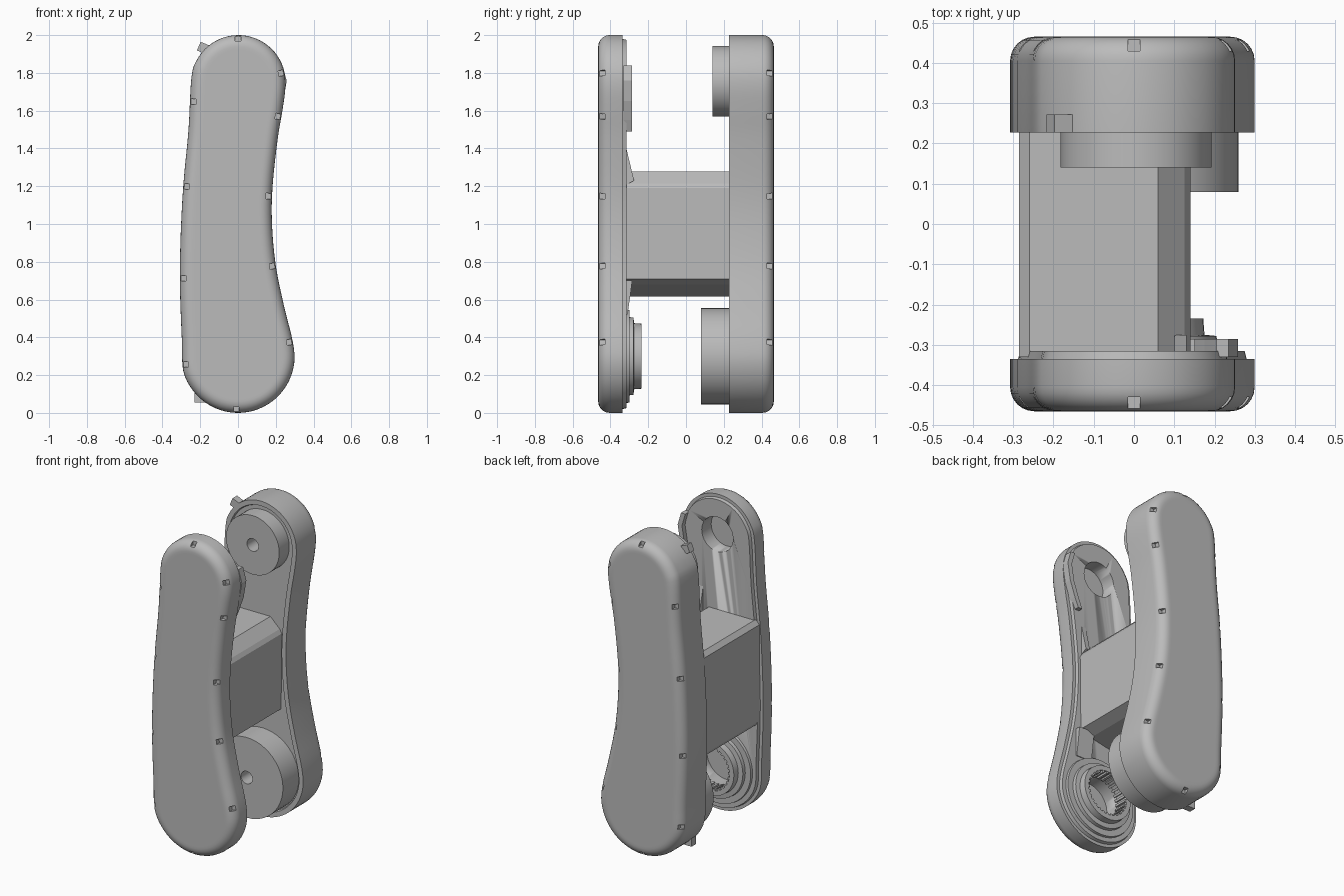
import bpy, bmesh, math
from mathutils import Vector, Matrix

if "Cube" in bpy.data.objects:
    bpy.data.objects.remove(bpy.data.objects["Cube"], do_unlink=True)

grey = bpy.data.materials.new("neutral_grey")
grey.use_nodes = True
grey.diffuse_color = (0.5, 0.5, 0.5, 1)
grey.node_tree.nodes["Principled BSDF"].inputs["Base Color"].default_value = (0.5, 0.5, 0.5, 1)


def finish(name, bm, smooth=True):
    bmesh.ops.recalc_face_normals(bm, faces=bm.faces)
    mesh = bpy.data.meshes.new(name)
    bm.to_mesh(mesh)
    bm.free()
    mesh.materials.append(grey)
    ob = bpy.data.objects.new(name, mesh)
    bpy.context.collection.objects.link(ob)
    if smooth:
        bpy.ops.object.select_all(action='DESELECT')
        ob.select_set(True)
        bpy.context.view_layer.objects.active = ob
        bpy.ops.object.shade_smooth_by_angle(angle=math.radians(30))
    return ob


def arc(cx, cz, r, start, end, n):
    angles = [math.radians(start + (end - start) * i / n) for i in range(n + 1)]
    return [Vector((cx + r * math.cos(a), cz + r * math.sin(a))) for a in angles]


def smooth_loop(pts, sub=4):
    out = []
    for i in range(len(pts)):
        a, b, c, d = (pts[(i + k) % len(pts)] for k in (-1, 0, 1, 2))
        for s in range(sub):
            t = s / sub
            out.append(0.5 * (2 * b + (c - a) * t + (2 * a - 5 * b + 4 * c - d) * t * t
                              + (3 * b - a - 3 * c + d) * t ** 3))
    return out


def outward(pts, i):
    t = pts[(i + 1) % len(pts)] - pts[i - 1]
    return Vector((t.y, -t.x)).normalized()


# Curved outline shared by both side plates (x, z), counterclockwise
left_side = [(-.262, 1.5), (-.29, 1.2), (-.305, .9), (-.307, .65), (-.297, .38)]
right_side = [(.245, .56), (.2, .78), (.18, 1.0), (.183, 1.2), (.21, 1.45), (.235, 1.6)]
outline = smooth_loop(arc(.002, 1.75, .25, -5, 175, 8) + [Vector(p) for p in left_side]
                      + arc(0, .3, .3, 195, 375, 8) + [Vector(p) for p in right_side])
normals = [outward(outline, i) for i in range(len(outline))]


def plate(name, steps):
    """Stack inset copies of the outline; steps are (inset, y)."""
    bm = bmesh.new()
    rings = []
    for inset, y in steps:
        pts = [p - n * inset for p, n in zip(outline, normals)]
        rings.append([bm.verts.new((p.x, y, p.y)) for p in pts])
    for a, b in zip(rings, rings[1:]):
        for i in range(len(a)):
            bm.faces.new((a[i - 1], a[i], b[i], b[i - 1]))
    bm.faces.new(rings[0])
    bm.faces.new(rings[-1])
    return finish(name, bm)


def rounded(side, r=.06, face=.465):
    angles = [math.radians(15 * i) for i in range(7)]
    steps = [(r - r * math.cos(a), side * (face - r + r * math.sin(a))) for a in angles]
    return steps + [(r + .015, side * face)]


def lathe(name, profile, cx, cz, closed=False, seg=48):
    """Revolve (radius, y) points around an axis along y."""
    bm = bmesh.new()
    vs = [bm.verts.new((r, y, 0)) for r, y in profile]
    for a, b in zip(vs, vs[1:] + vs[:1] if closed else vs[1:]):
        bm.edges.new((a, b))
    bmesh.ops.spin(bm, geom=bm.verts[:] + bm.edges[:], cent=(0, 0, 0), axis=(0, 1, 0),
                   angle=math.tau, steps=seg, use_duplicate=False)
    bmesh.ops.remove_doubles(bm, verts=bm.verts, dist=1e-4)
    bmesh.ops.translate(bm, verts=bm.verts, vec=(cx, 0, cz))
    return finish(name, bm)


def add_box(bm, loc, size, turn=0):
    m = Matrix.Translation(loc) @ Matrix.Rotation(turn, 4, 'Y') @ Matrix.Diagonal((*size, 1))
    bmesh.ops.create_cube(bm, size=1, matrix=m)


def prism(name, pts, axis, lo, hi):
    """Extrude a polygon: (x, z) along y, or (y, z) along x."""
    def place(p, d):
        return (p[0], d, p[1]) if axis == 'y' else (d, p[0], p[1])
    bm = bmesh.new()
    a = [bm.verts.new(place(p, lo)) for p in pts]
    b = [bm.verts.new(place(p, hi)) for p in pts]
    bm.faces.new(a)
    bm.faces.new(b)
    for i in range(len(pts)):
        bm.faces.new((a[i - 1], a[i], b[i], b[i - 1]))
    return finish(name, bm, False)


def cut(target, cutter):
    mod = target.modifiers.new("cut", 'BOOLEAN')
    mod.operation = 'DIFFERENCE'
    mod.solver = 'EXACT'
    mod.object = cutter
    cutter.hide_render = True
    cutter.hide_viewport = True


# Side plates, rounded on the outer face and stepped on the inner face
back_plate = plate("back_plate", [(.035, .24), (.03, .227)] + [(0, .227)] + rounded(1))
front_plate = plate("front_plate", [(.025, -.315), (.02, -.335)] + [(0, -.335)] + rounded(-1))

# Small notches around both outer rims
bm = bmesh.new()
for x, z in [(0, 2), (.24, 1.81), (.21, 1.57), (.165, 1.16), (.19, .77), (.27, .37), (0, 0),
             (-.27, .25), (-.295, .73), (-.28, 1.19), (-.245, 1.66)]:
    i = min(range(len(outline)), key=lambda k: (outline[k] - Vector((x, z))).length)
    p, n = outline[i] - normals[i] * .012, normals[i]
    for y in (-.452, .452):
        add_box(bm, (p.x, y, p.y), (.04, .045, .03), -math.atan2(n.y, n.x))
notches = finish("rim_notch_cutter", bm, False)
cut(back_plate, notches)
cut(front_plate, notches)

# Sockets in the inner face of the front plate
for label, z, r in (("upper", 1.755, .11), ("lower", .3, .14)):
    socket = lathe(label + "_socket_cutter", [(0, -.41), (r, -.41), (r, -.25), (0, -.25)], 0, z)
    cut(front_plate, socket)

# Bosses with a centre hole on the back plate
for label, z, r, y in (("upper", 1.755, .187, .14), ("lower", .3, .255, .08)):
    lathe(label + "_boss", [(0, y + .1), (.04, y + .1), (.04, y), (r, y), (r, .25)], .005, z)

# Stepped ring with inner teeth on the front plate
lathe("lower_ring", [(.142, -.33), (.142, -.235), (.172, -.235), (.175, -.275), (.205, -.278),
                     (.207, -.3), (.245, -.3), (.25, -.33)], 0, .3, closed=True)
bm = bmesh.new()
for i in range(28):
    a = math.tau * i / 28
    add_box(bm, (.14 * math.cos(a), -.28, .3 + .14 * math.sin(a)), (.02, .085, .014), -a)
finish("ring_teeth", bm, False)

# Block that joins the plates
prism("centre_block", [(-.27, .615), (.06, .68), (.135, .71), (.14, 1.19), (.125, 1.215),
                       (.06, 1.278), (-.26, 1.278), (-.285, 1.25), (-.285, .64)], 'y', -.33, .24)
prism("block_gusset", [(-.33, 1.46), (-.33, 1.2), (-.275, 1.23)], 'x', .1, .13)
prism("lower_bracket", [(-.33, .52), (-.31, .52), (-.295, .62), (-.285, .7), (-.33, .7)],
      'x', .06, .17)

# Curved clip on the upper right inner edge of the front plate
outer = [(.235, 1.84), (.258, 1.76), (.24, 1.65), (.205, 1.55), (.18, 1.49)]
inner = [(x - .03, z) for x, z in reversed(outer)]
prism("edge_clip", outer + inner, 'y', -.33, -.285)

# Tabs on the edge of the back plate
bm = bmesh.new()
add_box(bm, (-.18, .25, 1.93), (.06, .045, .05), .4)
add_box(bm, (-.2, .25, .09), (.06, .045, .07), 0)
finish("edge_tabs", bm, False)
